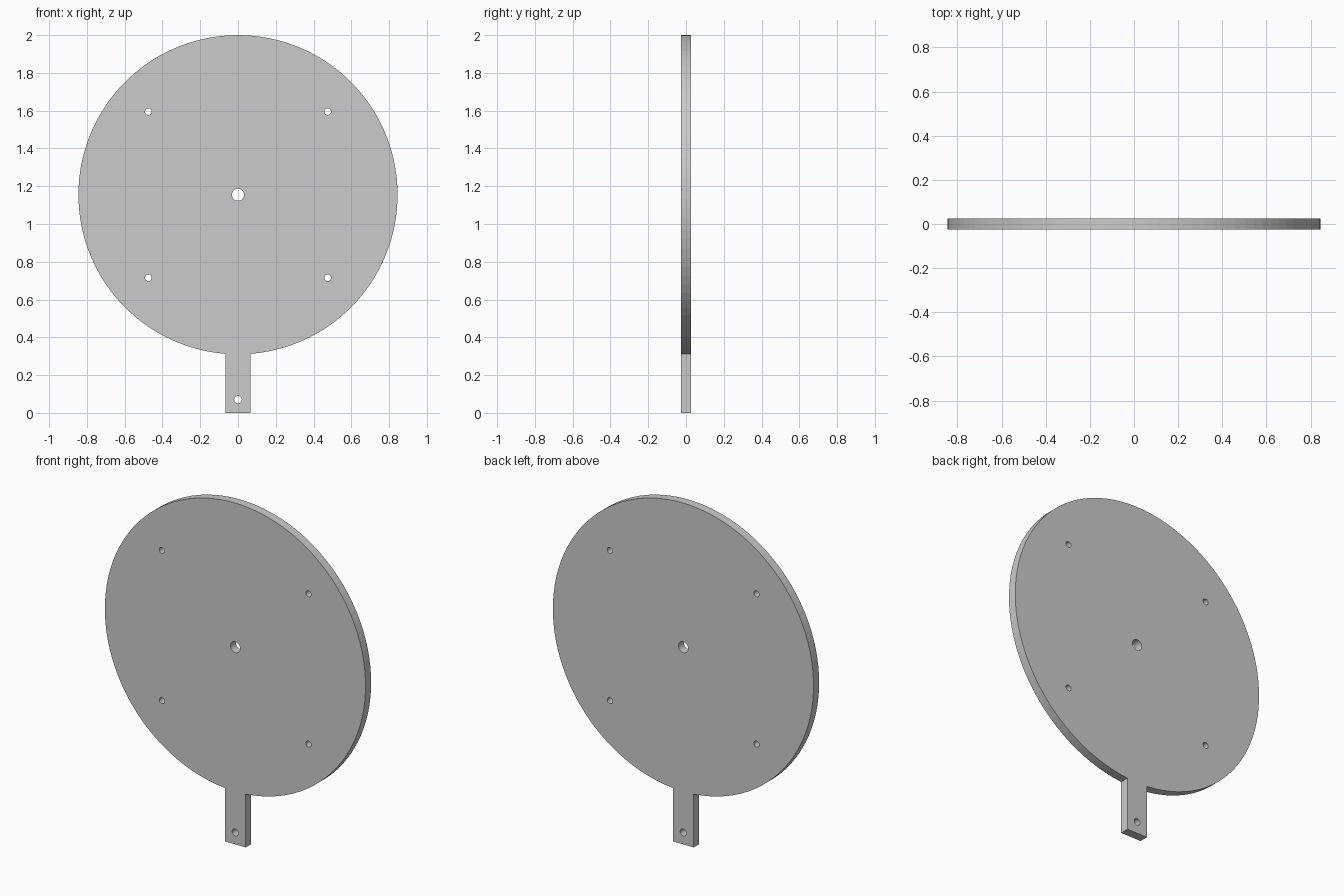
import bpy, bmesh
from math import cos, sin, pi, asin

if "Cube" in bpy.data.objects:
    bpy.data.objects.remove(bpy.data.objects["Cube"])

R, CZ = 0.845, 1.155       # disc radius and centre height
HALF, THICK = 0.067, 0.052 # tab half width, plate thickness

bm = bmesh.new()


def loop(points):
    vs = [bm.verts.new((x, 0, z)) for x, z in points]
    for a, b in zip(vs, vs[1:] + vs[:1]):
        bm.edges.new((a, b))


def arc(x, z, r, start, sweep, n):
    return [(x + r * cos(start + sweep * i / n), z + r * sin(start + sweep * i / n))
            for i in range(n)]


# Outline: round disc running into the straight tab
gap = asin(HALF / R)
sweep = 2 * pi - 2 * gap
outline = arc(0, CZ, R, -pi / 2 + gap, sweep, 96)
outline.append((-HALF, CZ - R * cos(gap)))
loop(outline + [(-HALF, 0), (HALF, 0)])

# Through holes: centre, tab, and four mounting holes
loop(arc(0, CZ, 0.032, 0, 2 * pi, 32))
loop(arc(0, 0.07, 0.02, 0, 2 * pi, 24))
for sx in (-1, 1):
    for sz in (-1, 1):
        loop(arc(sx * 0.475, CZ + sz * 0.44, 0.0175, 0, 2 * pi, 24))

bmesh.ops.triangle_fill(bm, edges=bm.edges[:], use_beauty=True, normal=(0, -1, 0))
bmesh.ops.dissolve_degenerate(bm, dist=1e-6, edges=bm.edges[:])

mesh = bpy.data.meshes.new("round_plate")
bm.to_mesh(mesh)
bm.free()
plate = bpy.data.objects.new("round_plate", mesh)
bpy.context.collection.objects.link(plate)

# Plate thickness, centred on y = 0
solid = plate.modifiers.new("thickness", 'SOLIDIFY')
solid.thickness = THICK
solid.offset = 0
